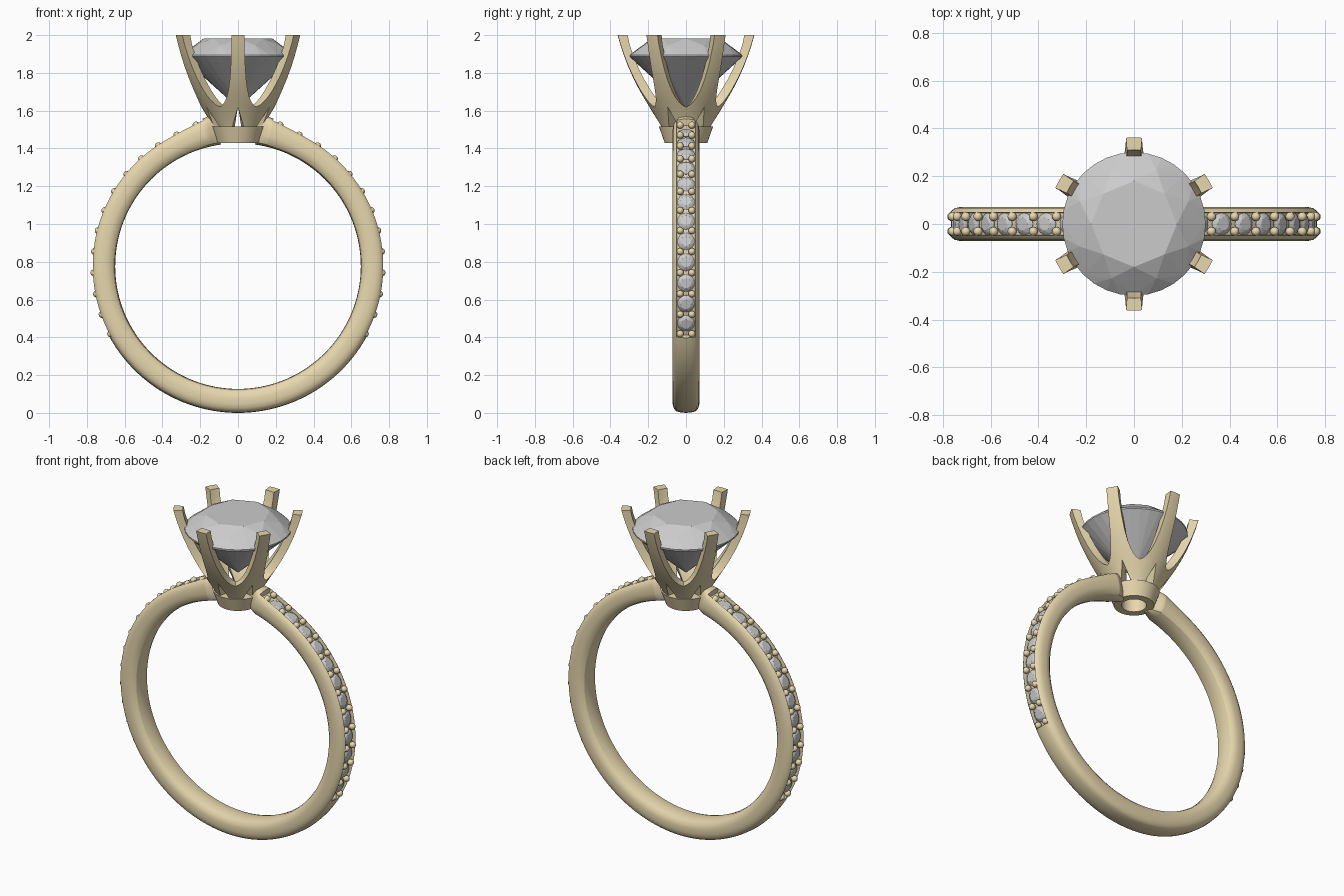
import bpy, bmesh
from math import sin, cos, pi, radians
from mathutils import Matrix, Vector

if "Cube" in bpy.data.objects:
    bpy.data.objects.remove(bpy.data.objects["Cube"])

ZC = 0.777  # height of the band centre

gold = bpy.data.materials.new("gold")
gold.diffuse_color = (0.80, 0.68, 0.42, 1)
gold.use_nodes = True
gold.node_tree.nodes["Principled BSDF"].inputs["Base Color"].default_value = gold.diffuse_color


def finish(name, bm, mat=None, smooth=None):
    bmesh.ops.remove_doubles(bm, verts=bm.verts, dist=1e-5)
    bmesh.ops.recalc_face_normals(bm, faces=bm.faces)
    me = bpy.data.meshes.new(name)
    bm.to_mesh(me)
    bm.free()
    ob = bpy.data.objects.new(name, me)
    bpy.context.collection.objects.link(ob)
    if mat:
        me.materials.append(mat)
    if smooth:
        bpy.ops.object.select_all(action='DESELECT')
        ob.select_set(True)
        bpy.context.view_layer.objects.active = ob
        bpy.ops.object.shade_smooth_by_angle(angle=radians(smooth))
    return ob


def on_band(deg, r, y):
    """Frame on the band at an angle from +x, local z pointing outward."""
    a = radians(deg)
    return (Matrix.Translation((r * cos(a), y, ZC + r * sin(a)))
            @ Matrix.Rotation(pi / 2 - a, 4, 'Y'))


def add_gem(bm, matrix, n=32):
    """Round brilliant with girdle radius 1, as the hull of its facet corners."""
    rings = [(8, 0.60, 0.31, 0), (8, 0.82, 0.18, 0.5), (n, 1, 0.015, 0),
             (n, 1, -0.015, 0), (8, 0.22, -0.73, 0.5), (1, 0, -0.92, 0)]
    vs = []
    for count, r, z, off in rings:
        for i in range(count):
            a = 2 * pi * (i + off) / count
            vs.append(bm.verts.new(matrix @ Vector((r * cos(a), r * sin(a), z))))
    hull = bmesh.ops.convex_hull(bm, input=vs)
    loose = [v for v in vs if v.is_valid and not v.link_faces]
    bmesh.ops.delete(bm, geom=loose, context='VERTS')


# Band: half section (radius, y) swept round, with a groove for the small stones
def section(deg, groove, squeeze):
    t = deg if deg <= 90 else 180 - deg
    grow = 0.035 * max(0, (t - 60) / 20) ** 2
    half = [(0.650, 0), (0.652, 0.03), (0.659, 0.052), (0.675, 0.066), (0.70, 0.071),
            (0.73, 0.0705), (0.75, 0.066), (0.763, 0.057), (0.769, 0.049)]
    half += [(0.746, 0.047), (0.746, 0)] if groove else [(0.774, 0.03), (0.777, 0)]
    full = half + [(r, -y) for r, y in half[-2:0:-1]]
    a = radians(deg)
    pts = []
    for r, y in full:
        r += grow * max(0, (r - 0.65) / 0.12)
        pts.append((r * cos(a), y * squeeze, ZC + r * sin(a)))
    return pts


right = [(82, 0, 0.45), (80, 0, 0.66), (78, 0, 0.85), (76.5, 0, 1), (76.4, 1, 1)]
right += [(76.4 - 105.6 * i / 44, 1, 1) for i in range(1, 45)]
right += [(-29.25, 0, 1)] + [(-29.25 - 60.75 * i / 24, 0, 1) for i in range(1, 25)]
stations = right + [(-180 - d, g, s) for d, g, s in right[-2::-1]]
bm = bmesh.new()
loops = []
for d, g, s in stations:
    t = d if d >= -90 else -180 - d
    grow_deg = t if t > 60 else 0
    pts = section(t, g, s)
    sx = 1 if d >= -90 else -1
    loops.append([bm.verts.new((sx * x, y, z)) for x, y, z in pts])
n = len(loops[0])
for A, B in zip(loops, loops[1:]):
    for j in range(n):
        bm.faces.new((A[j], A[(j + 1) % n], B[(j + 1) % n], B[j]))
bm.faces.new(loops[0])
bm.faces.new(loops[-1])
finish("band", bm, gold, 30)

# Small stones and holding beads along both shoulders
stones, beads = bmesh.new(), bmesh.new()
for i in range(13):
    t = -28 + 8.45 * i
    lift = 0.035 * max(0, (t - 60) / 20) ** 2
    for d in (t, 180 - t):
        for y in (-0.031, 0.031):
            bmesh.ops.create_uvsphere(beads, u_segments=14, v_segments=8, radius=0.019,
                                      matrix=on_band(d, 0.763 + lift, y))
    if i < 12:
        m = t + 4.22
        for d in (m, 180 - m):
            add_gem(stones, on_band(d, 0.750 + lift * 0.9, 0) @ Matrix.Scale(0.046, 4), 16)
finish("shoulder_stones", stones)
finish("shoulder_beads", beads, gold, 60)

# Seat: tapered collar with a hole
bm = bmesh.new()
prof = [(0.143, 1.515), (0.113, 1.43), (0.07, 1.43), (0.07, 1.515)]
N = 64
rings = [[bm.verts.new((r * cos(2 * pi * i / N), r * sin(2 * pi * i / N), z))
          for r, z in prof] for i in range(N)]
for i in range(N):
    A, B = rings[i], rings[(i + 1) % N]
    for j in range(4):
        bm.faces.new((A[j], B[j], B[(j + 1) % 4], A[(j + 1) % 4]))
finish("seat", bm, gold, 30)

# Head: six claws that fork at the base, built as 12 mirrored half claws
# rows: height, outer radius, inner radius, inner edge, outer edge (None = joined)
rows = [(2.00, 0.362, 0.310, 0, 0.034), (1.95, 0.348, 0.300, 0, 0.034),
        (1.89, 0.328, 0.280, 0, 0.036), (1.83, 0.305, 0.255, 0, 0.039),
        (1.77, 0.278, 0.226, 0, 0.043), (1.71, 0.247, 0.192, 0, 0.051),
        (1.67, 0.224, 0.167, 0, 0.061), (1.645, 0.209, 0.150, 0, 0.073),
        (1.63, 0.200, 0.140, 0, 0.085), (1.62, 0.194, 0.134, 0, None),
        (1.58, 0.170, 0.108, 0.011, None), (1.54, 0.146, 0.085, 0.023, None),
        (1.50, 0.126, 0.075, 0.034, None)]
M = 4
bm = bmesh.new()
for k in range(6):
    base = pi / 2 + k * pi / 3
    for side in (1, -1):
        grid = []
        for z, ro, ri, s0, s1 in rows:
            a0, a1 = s0 / ro, (s1 / ro if s1 else pi / 6)
            layer = []
            for r in (ro, ri):
                layer.append([bm.verts.new((r * cos(base + side * a), r * sin(base + side * a), z))
                              for a in (a0 + (a1 - a0) * c / M for c in range(M + 1))])
            grid.append(layer)
        for i, (A, B) in enumerate(zip(grid, grid[1:])):
            for L in (0, 1):
                for c in range(M):
                    bm.faces.new((A[L][c], A[L][c + 1], B[L][c + 1], B[L][c]))
            if rows[i + 1][3] > 0:
                bm.faces.new((A[0][0], A[1][0], B[1][0], B[0][0]))
            if rows[i][4]:
                bm.faces.new((A[0][M], A[1][M], B[1][M], B[0][M]))
        for E in (grid[0], grid[-1]):
            for c in range(M):
                bm.faces.new((E[0][c], E[0][c + 1], E[1][c + 1], E[1][c]))
finish("claw_head", bm, gold, 35)

# Centre stone
bm = bmesh.new()
add_gem(bm, Matrix.Translation((0, 0, 1.89)) @ Matrix.Scale(0.30, 4))
finish("centre_stone", bm)
